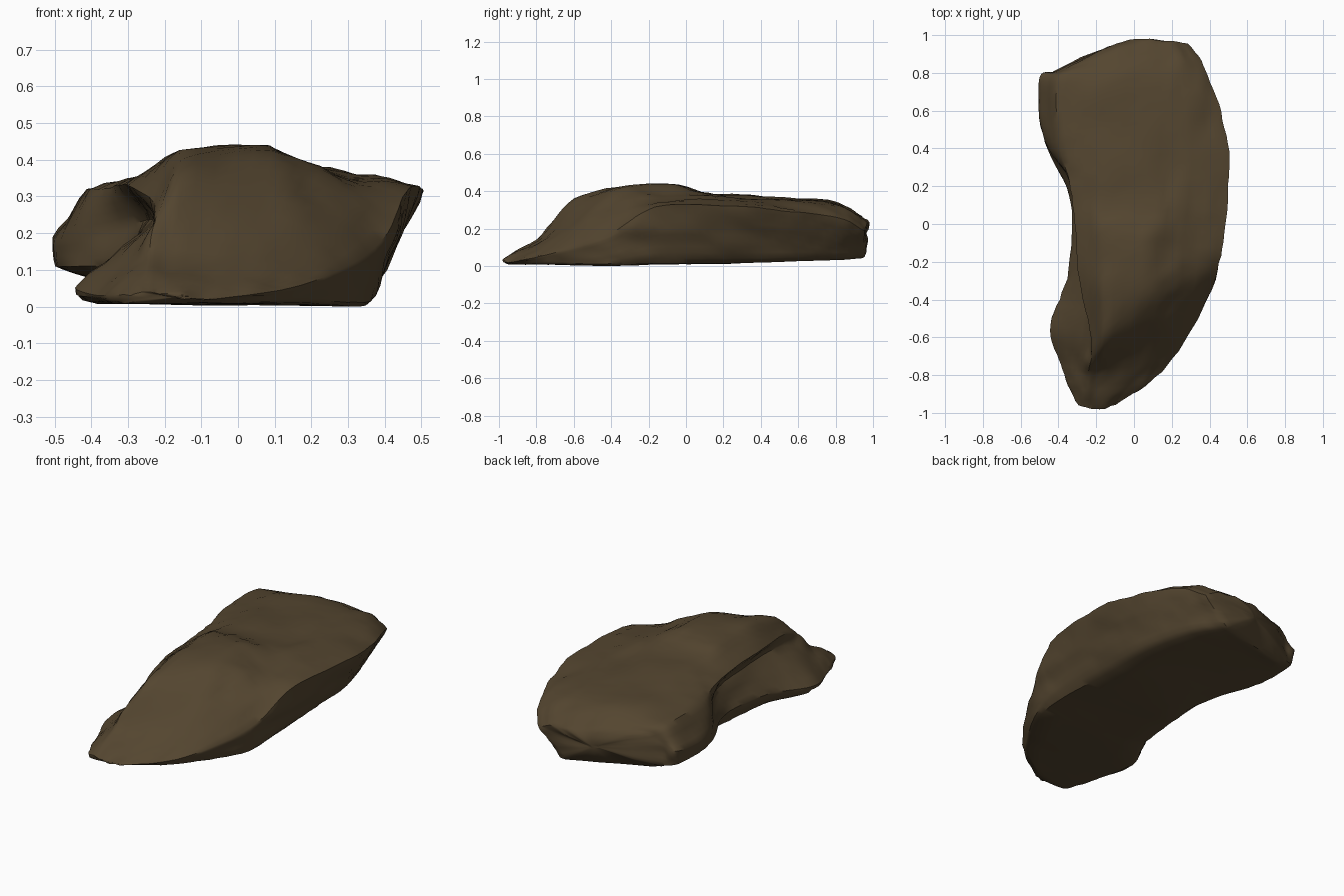
import bpy
import bmesh
from mathutils import Vector, noise

if "Cube" in bpy.data.objects:
    bpy.data.objects.remove(bpy.data.objects["Cube"], do_unlink=True)

ALONG = 8     # samples between two stations of a rail
AROUND = 5    # samples between two neighbouring rails


def rail(*points):
    """Smooth 3D path through the points, running from the front to the back."""
    p = [Vector(q) for q in points]
    p = [2 * p[0] - p[1]] + p + [2 * p[-1] - p[-2]]
    path = []
    for a, b, c, d in zip(p, p[1:], p[2:], p[3:]):
        for k in range(ALONG):
            t = k / ALONG
            path.append(b + (c - a) * t / 2
                        + (a - 2.5 * b + 2 * c - d / 2) * t ** 2
                        + (1.5 * (b - c) + (d - a) / 2) * t ** 3)
    path.append(Vector(points[-1]))
    return path


# Rails around the boulder: underside, undercut left flank, top, right flank
bottom_left = rail((-.3, -.96, .02), (-.37, -.78, .02), (-.41, -.53, .02), (-.32, -.25, .02),
                   (-.29, .1, .03), (-.37, .42, .07), (-.41, .68, .09), (-.36, .79, .08))
ledge = rail((-.3, -.97, .04), (-.4, -.75, .04), (-.45, -.54, .06), (-.36, -.26, .1),
             (-.34, .1, .12), (-.48, .42, .12), (-.51, .73, .12), (-.43, .79, .11))
notch = rail((-.27, -.98, .05), (-.29, -.78, .13), (-.24, -.58, .24), (-.24, -.22, .25),
             (-.28, .12, .24), (-.48, .43, .19), (-.51, .75, .2), (-.42, .8, .22))
left_rim = rail((-.25, -.99, .05), (-.25, -.8, .16), (-.235, -.66, .28), (-.31, -.25, .34),
                (-.34, .14, .34), (-.41, .42, .33), (-.42, .74, .33), (-.35, .82, .28))
left_crest = rail((-.2, -.99, .05), (-.18, -.78, .17), (-.17, -.57, .39), (-.17, -.12, .435),
                  (-.18, .1, .405), (-.2, .45, .375), (-.16, .74, .36), (-.1, .92, .28))
right_crest = rail((-.12, -.96, .04), (0, -.76, .14), (.08, -.4, .41), (.08, -.1, .45),
                   (.11, .12, .395), (.14, .5, .37), (.13, .78, .35), (.08, .97, .26))
right_shelf = rail((-.1, -.96, .03), (.09, -.77, .1), (.23, -.38, .34), (.25, -.15, .37),
                   (.28, .15, .37), (.3, .5, .36), (.26, .8, .33), (.2, .96, .24))
right_rim = rail((-.08, -.95, .03), (.17, -.76, .07), (.37, -.43, .17), (.46, -.18, .33),
                 (.5, .15, .34), (.48, .5, .31), (.37, .8, .27), (.28, .94, .2))
bottom_right = rail((-.1, -.93, .02), (.15, -.74, .02), (.34, -.42, .01), (.36, -.18, .02),
                    (.34, .15, .02), (.32, .5, .03), (.24, .78, .04), (.12, .94, .05))
right_flank = [(a + b) / 2 for a, b in zip(right_rim, bottom_right)]

rails = [bottom_left, ledge, notch, left_rim, left_crest, right_crest,
         right_shelf, right_rim, right_flank, bottom_right]


def cross_section(i):
    """Closed ring through all rails at one sample."""
    ring = []
    for a, b in zip(rails, rails[1:] + rails[:1]):
        ring += [a[i].lerp(b[i], k / AROUND) for k in range(AROUND)]
    return ring


def end_rings(ring, bulge):
    """Shrinking rings that round off an end."""
    centre = sum(ring, Vector()) / len(ring)
    return [[centre.lerp(p, s) + Vector((0, bulge * (1 - s * s), 0)) for p in ring]
            for s in (.85, .6, .3, .05)]


sections = [cross_section(i) for i in range(len(bottom_left))]
sections = (end_rings(sections[0], -.02)[::-1] + sections
            + end_rings(sections[-1], .06))

# Skin the sections
bm = bmesh.new()
rings = [[bm.verts.new(p) for p in s] for s in sections]
for low, high in zip(rings, rings[1:]):
    for j in range(len(low)):
        bm.faces.new((low[j - 1], low[j], high[j], high[j - 1]))
bm.faces.new(rings[0])
bm.faces.new(rings[-1])
bmesh.ops.recalc_face_normals(bm, faces=bm.faces)
bmesh.ops.smooth_vert(bm, verts=bm.verts, factor=.5,
                      use_axis_x=True, use_axis_y=True, use_axis_z=True)

# Weather the surface: broad lumps, long grooves and small chips
bm.normal_update()
shifts = []
for v in bm.verts:
    x, y, z = v.co
    lumps = noise.noise(Vector((x, y, z)) * 5)
    grooves = noise.noise(Vector((x * 12, y * 4, z * 12)))
    chips = abs(noise.noise(v.co * 14))
    amount = .004 + .008 * lumps + .01 * grooves - .01 * chips
    if v.normal.z < -.7:
        amount *= .3
    shifts.append(v.normal * amount)
for v, shift in zip(bm.verts, shifts):
    v.co += shift

# Stand it on the ground, centred
lows = [min(v.co[a] for v in bm.verts) for a in range(3)]
highs = [max(v.co[a] for v in bm.verts) for a in range(3)]
offset = Vector((-(lows[0] + highs[0]) / 2, -(lows[1] + highs[1]) / 2, -lows[2]))
bmesh.ops.translate(bm, verts=bm.verts, vec=offset)

mesh = bpy.data.meshes.new("boulder")
bm.to_mesh(mesh)
bm.free()
boulder = bpy.data.objects.new("boulder", mesh)
bpy.context.collection.objects.link(boulder)

# Brown stone
stone = bpy.data.materials.new("brown_stone")
stone.use_nodes = True
colour = (.088, .06, .029, 1)
stone.diffuse_color = colour
shader = stone.node_tree.nodes["Principled BSDF"]
shader.inputs["Base Color"].default_value = colour
shader.inputs["Roughness"].default_value = .9
mesh.materials.append(stone)

bpy.ops.object.select_all(action="DESELECT")
boulder.select_set(True)
bpy.context.view_layer.objects.active = boulder
bpy.ops.object.shade_smooth_by_angle(angle=.7)
